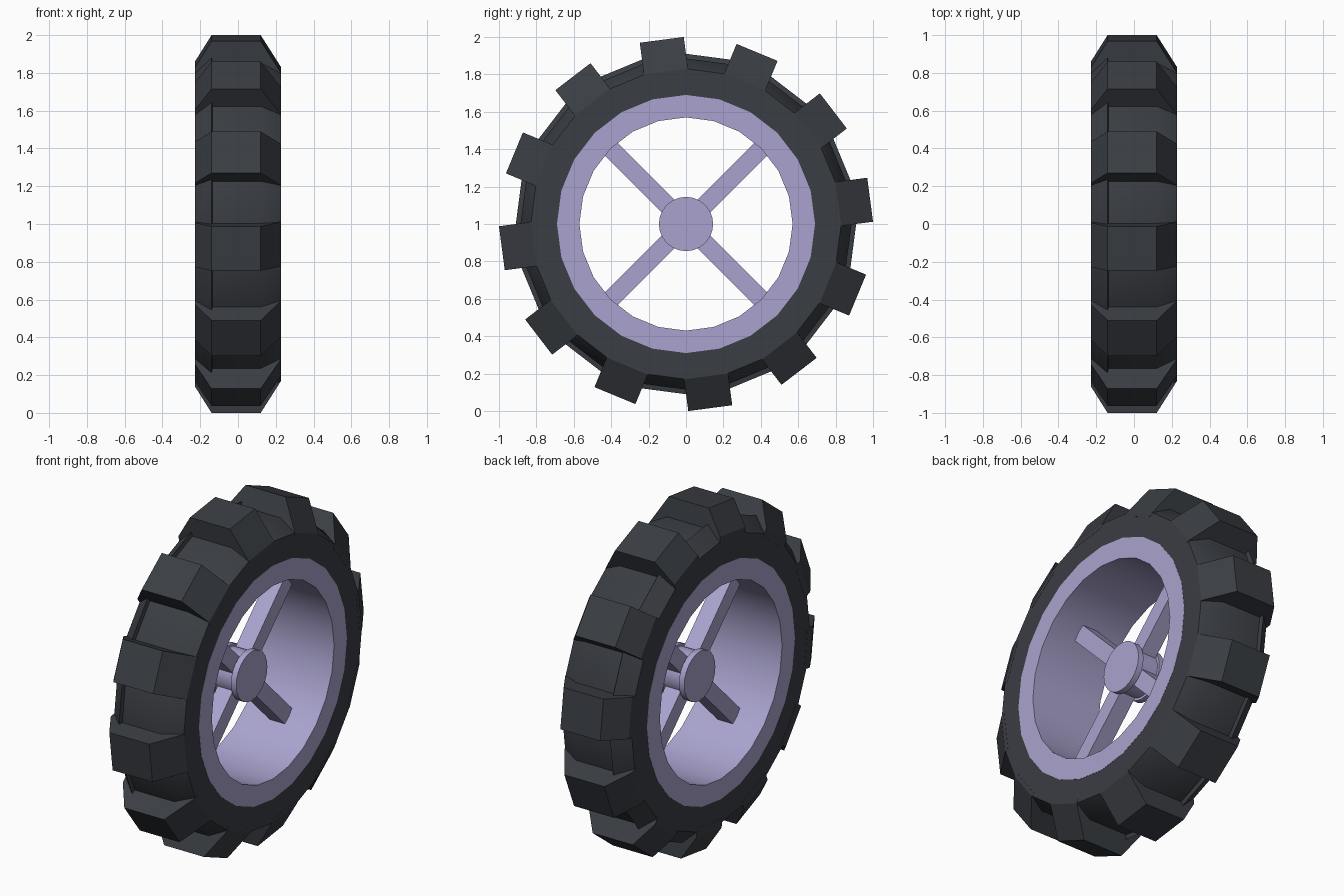
import bpy, bmesh, math
from mathutils import Vector

if "Cube" in bpy.data.objects:
    bpy.data.objects.remove(bpy.data.objects["Cube"])

C = Vector((0, 0, 1))  # wheel centre, axle along x
SEG = 24


def material(name, rgb):
    m = bpy.data.materials.new(name)
    m.diffuse_color = (*rgb, 1)
    m.use_nodes = True
    m.node_tree.nodes["Principled BSDF"].inputs["Base Color"].default_value = m.diffuse_color
    return m


rubber = material("rubber", (0.042, 0.047, 0.056))
metal = material("lilac_metal", (0.40, 0.37, 0.62))


def finish(bm, name, mat, angle=None):
    bmesh.ops.recalc_face_normals(bm, faces=bm.faces)
    me = bpy.data.meshes.new(name)
    bm.to_mesh(me)
    bm.free()
    me.materials.append(mat)
    ob = bpy.data.objects.new(name, me)
    bpy.context.collection.objects.link(ob)
    if angle:
        bpy.ops.object.select_all(action='DESELECT')
        ob.select_set(True)
        bpy.context.view_layer.objects.active = ob
        bpy.ops.object.shade_smooth_by_angle(angle=math.radians(angle))
    return ob


def axes(a):
    """Radial and tangential directions at angle a about the axle."""
    return Vector((0, math.cos(a), math.sin(a))), Vector((0, -math.sin(a), math.cos(a)))


def lathe(name, profile, mat, closed=True):
    """Spin an (x, radius) profile around the axle; open profiles get end caps."""
    bm = bmesh.new()
    rings = []
    for i in range(SEG):
        rad, _ = axes(math.tau * i / SEG)
        rings.append([bm.verts.new(C + Vector((x, 0, 0)) + rad * r) for x, r in profile])
    n = len(profile)
    for i in range(SEG):
        a, b = rings[i], rings[(i + 1) % SEG]
        for j in range(n if closed else n - 1):
            k = (j + 1) % n
            bm.faces.new((a[j], a[k], b[k], b[j]))
    if not closed:
        bm.faces.new([r[0] for r in rings])
        bm.faces.new([r[-1] for r in rings])
    return finish(bm, name, mat, 30)


def prisms(name, section, width, angles, mat):
    """Radial blocks: an (x, height) section given a tangential width."""
    bm = bmesh.new()
    for a in angles:
        rad, tan = axes(a)
        sides = [[bm.verts.new(C + Vector((x, 0, 0)) + rad * h + tan * s * width / 2)
                  for x, h in section] for s in (-1, 1)]
        for s in sides:
            bm.faces.new(s)
        n = len(section)
        for j in range(n):
            k = (j + 1) % n
            bm.faces.new((sides[0][j], sides[0][k], sides[1][k], sides[1][j]))
    return finish(bm, name, mat)


# tyre carcass with bevelled shoulders
lathe("tyre_body", [(-0.227, 0.69), (-0.227, 0.83), (-0.14, 0.91), (-0.135, 0.885),
                    (0.12, 0.885), (0.227, 0.83), (0.227, 0.69)], rubber)

# twelve tread blocks, one on every second facet
prisms("tread_blocks", [(-0.228, 0.80), (-0.228, 0.852), (-0.14, 0.993), (0.12, 0.993),
                        (0.228, 0.822), (0.228, 0.80)],
       0.237, [math.radians(7.5 + 30 * k) for k in range(12)], rubber)

# rim ring
lathe("rim", [(-0.228, 0.57), (-0.228, 0.69), (0.228, 0.69), (0.228, 0.57)], metal)

# hub with a flange at each end
lathe("hub", [(-0.09, 0.145), (-0.055, 0.145), (-0.055, 0.13), (0.055, 0.13),
              (0.055, 0.145), (0.09, 0.145)], metal, closed=False)

# four diagonal spokes
prisms("spokes", [(-0.05, 0.09), (-0.05, 0.60), (0.05, 0.60), (0.05, 0.09)],
       0.095, [math.radians(45 + 90 * k) for k in range(4)], metal)
